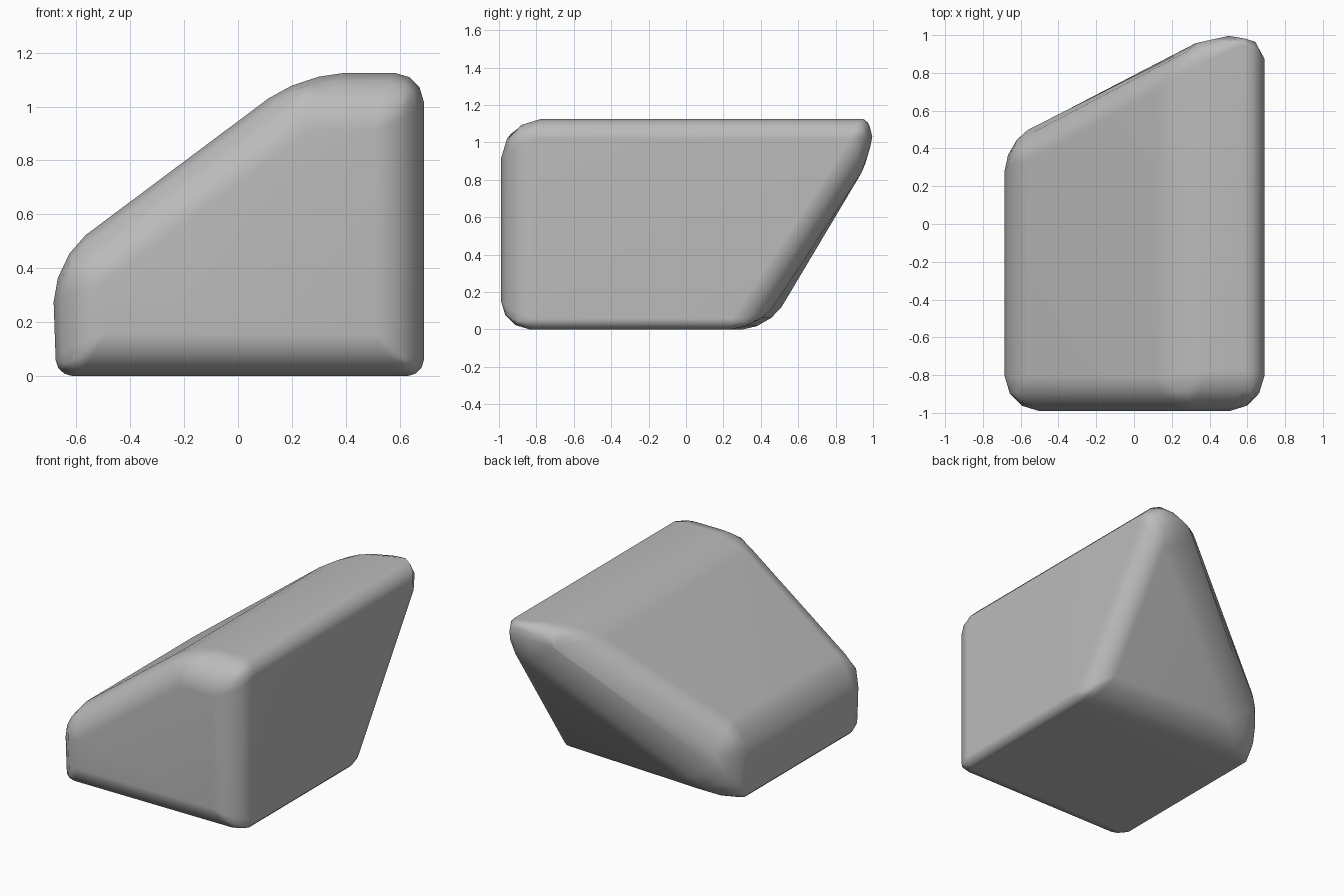
import bpy, bmesh, math

cube = bpy.data.objects.get("Cube")
if cube:
    bpy.data.objects.remove(cube, do_unlink=True)

# Stone colour
stone = bpy.data.materials.new("stone_grey")
stone.use_nodes = True
grey = (0.5, 0.5, 0.5, 1)
stone.diffuse_color = grey
stone.node_tree.nodes["Principled BSDF"].inputs["Base Color"].default_value = grey

# Wedge section as (x, z), with how far each corner reaches to the back
FRONT, TOP, SIDE = -0.99, 1.125, 0.69
section = [
    (-0.675, 0.0, 0.45),
    (SIDE, 0.0, 0.38),
    (SIDE, TOP, 1.12),
    (0.24, TOP, 0.93),
    (-SIDE, 0.43, 0.42),
]

# Blocky boulder: hull around the front and back corners
bm = bmesh.new()
for x, z, back in section:
    bm.verts.new((x, FRONT, z))
    bm.verts.new((x, back, z))
bmesh.ops.convex_hull(bm, input=bm.verts[:])
bmesh.ops.dissolve_limit(bm, angle_limit=0.2, verts=bm.verts[:], edges=bm.edges[:])
bmesh.ops.recalc_face_normals(bm, faces=bm.faces[:])


def wear(edge):
    """Rounding width of an edge, by where it runs."""
    a, b = (v.co for v in edge.verts)
    mid = (a + b) / 2
    if edge.calc_face_angle() < 0.25:
        return 0
    if max(a.y, b.y) < FRONT + 0.01:  # rim of the front face
        if mid.z < 0.01:
            return 0.16
        return 0.22 if mid.z > 1 else 0.19
    if min(a.y, b.y) < FRONT + 0.01:  # edges running front to back
        if mid.z < 0.01:
            return 0.06
        return 0.11 if mid.x > 0.6 else 0.16
    return 0.12 if mid.z > 1 else 0.15  # rim of the back face


# Worn edges
WIDEST = 0.22
weight = bm.edges.layers.float.new("bevel_weight_edge")
for e in bm.edges:
    e[weight] = wear(e) / WIDEST

mesh = bpy.data.meshes.new("boulder")
bm.to_mesh(mesh)
bm.free()
mesh.materials.append(stone)
boulder = bpy.data.objects.new("boulder", mesh)
bpy.context.collection.objects.link(boulder)

# Smooth shading with flat broad faces
bpy.ops.object.select_all(action='DESELECT')
boulder.select_set(True)
bpy.context.view_layer.objects.active = boulder
bpy.ops.object.shade_smooth()

bevel = boulder.modifiers.new("worn_edges", 'BEVEL')
bevel.limit_method = 'WEIGHT'
bevel.offset_type = 'OFFSET'
bevel.width = WIDEST
bevel.segments = 3
normals = boulder.modifiers.new("even_shading", 'WEIGHTED_NORMAL')
normals.keep_sharp = True
